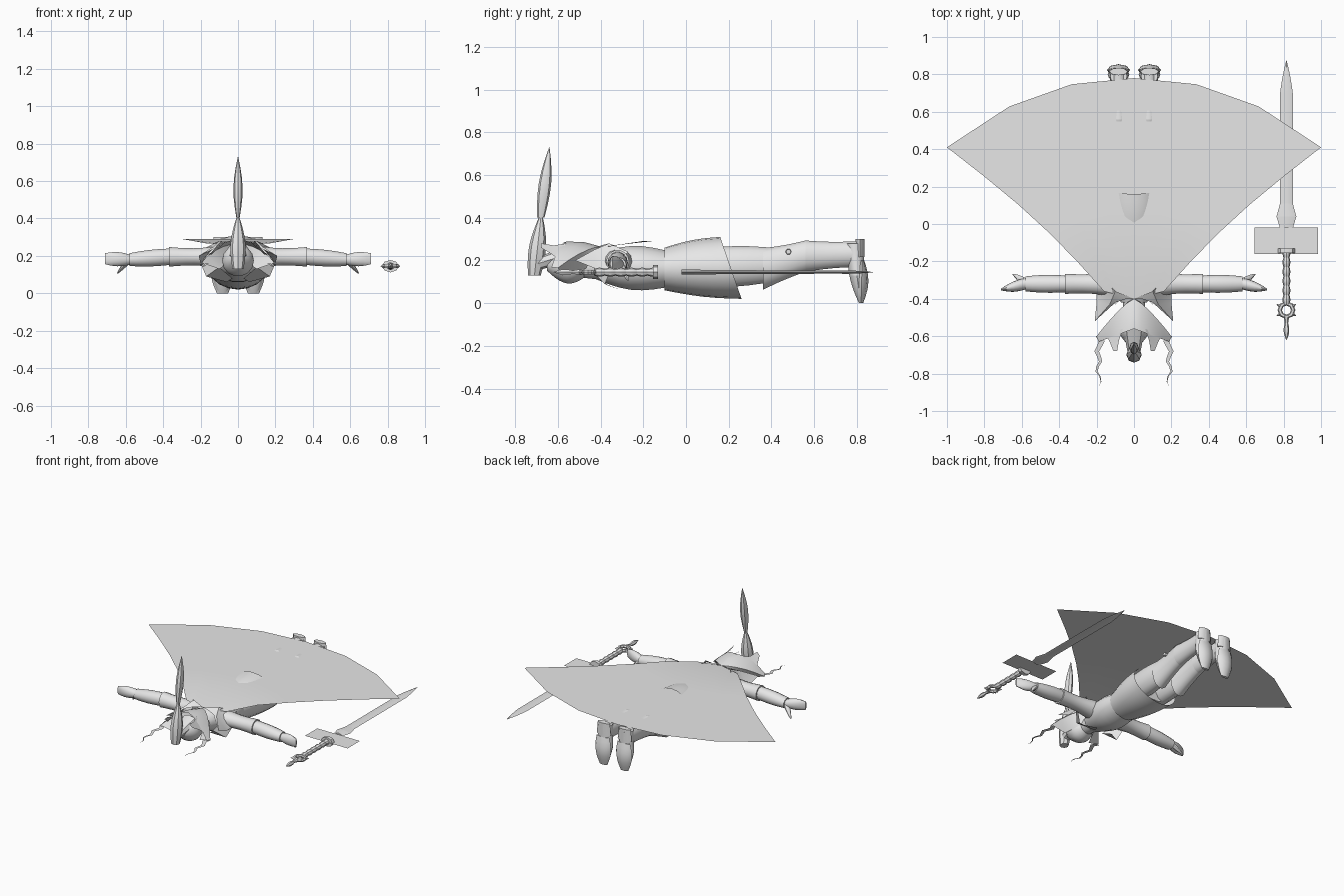
import bpy, bmesh
from math import sin, cos, pi, tau, radians
from mathutils import Vector

if "Cube" in bpy.data.objects:
    bpy.data.objects.remove(bpy.data.objects["Cube"])

grey = bpy.data.materials.new("light_grey")
grey.use_nodes = True
grey.diffuse_color = (.8, .8, .8, 1)
grey.node_tree.nodes["Principled BSDF"].inputs["Base Color"].default_value = grey.diffuse_color


def finish(name, bm, pair):
    bmesh.ops.recalc_face_normals(bm, faces=bm.faces)
    mesh = bpy.data.meshes.new(name)
    bm.to_mesh(mesh)
    bm.free()
    mesh.materials.append(grey)
    obj = bpy.data.objects.new(name, mesh)
    bpy.context.collection.objects.link(obj)
    bpy.ops.object.select_all(action='DESELECT')
    obj.select_set(True)
    bpy.context.view_layer.objects.active = obj
    bpy.ops.object.shade_smooth_by_angle(angle=radians(40))
    if pair:
        mirror = obj.modifiers.new("mirror", 'MIRROR')
        mirror.use_clip = True
    return obj


def span(bm, rows, closed=False):
    """Join neighbouring rows of vertices with quads."""
    for low, high in zip(rows, rows[1:]):
        for k in range(len(low) - (not closed)):
            j = (k + 1) % len(low)
            bm.faces.new((low[k], low[j], high[j], high[k]))


def limb(name, start, end, first, last, bulge=0, sides=14, steps=6,
         slant=0, capped=True, pair=False):
    """Tapered tube of elliptical rings; bulge swells its middle, slant tilts its end."""
    start, end = Vector(start), Vector(end)
    path = end - start
    axis = max(range(3), key=lambda i: abs(path[i]))
    across, up = [i for i in range(3) if i != axis]
    first, last = [Vector(r if isinstance(r, tuple) else (r, r)) for r in (first, last)]
    bm, rings = bmesh.new(), []
    for step in range(steps + 1):
        t = step / steps
        radius = first.lerp(last, t)
        swell = bulge * sin(pi * t)
        ring = []
        for k in range(sides):
            w = tau * k / sides
            point = start + path * t
            point[across] += (radius.x + swell) * cos(w)
            point[up] += (radius.y + swell) * sin(w)
            point[axis] -= slant * t * sin(w)
            ring.append(bm.verts.new(point))
        rings.append(ring)
    span(bm, rings, closed=True)
    if capped:
        bm.faces.new(rings[0])
        bm.faces.new(rings[-1])
    return finish(name, bm, pair)


def sheet(name, rows, pair=True):
    """Thin surface through rows of points."""
    bm = bmesh.new()
    span(bm, [[bm.verts.new(point) for point in row] for row in rows])
    return finish(name, bm, pair)


# Torso and flared skirt
neck, waist = Vector((0, -.42, .17)), Vector((0, -.1, .16))
hem = Vector((0, .21, .165))
limb("chest", neck, waist, (.07, .06), (.12, .09), bulge=.03)
limb("hips", waist, hem, (.12, .09), (.14, .1))
limb("skirt", waist, hem, (.12, .1), (.17, .145), bulge=.01, sides=20, slant=.05, capped=False)

# Head, neck and tall plume
brow = Vector((0, -.65, .18))
limb("neck", neck, (0, -.5, .17), .06, .05)
limb("head", (0, -.46, .17), brow, .04, .03, bulge=.05, steps=10)
bend = Vector((0, -.68, .4))
limb("plume_base", (0, -.71, .13), bend, .03, .01, bulge=.02, sides=8)
limb("plume_tip", bend, (0, -.64, .73), (.008, .017), .001, bulge=.02, sides=8)
limb("plume_holder", brow + Vector((0, -.06, 0)), (0, -.55, .23), .03, (.06, .04), sides=8)


# Cape: a fan from the collar to a curved hem, its side edges slightly hollow
def cape_point(f, t):
    top = Vector((.16 * f, -.4 + .04 * f, .265))
    edge = Vector((f, .78 - .37 * f ** 2.2, .29))
    point = top.lerp(edge, t)
    point.x -= .05 * f * sin(pi * t)
    point.z = min(.29, .265 + t / 8)
    return point


sheet("cape", [[cape_point(f / 3, t / 5) for f in range(4)] for t in range(6)])

# Pointed collar over the shoulders
sheet("collar", [
    [(0, -.4, .27), (.1, -.36, .28), (.18, -.27, .24)],
    [(.04, -.4, .26), (.13, -.43, .25), (.2, -.35, .16)],
    [(.1, -.42, .25), (.21, -.52, .2), (.2, -.42, .16)]])
sheet("lapels", [
    [(.2, -.35, .16), (.14, -.4, .2)],
    [(.17, -.38, .09), (.1, -.43, .14)],
    [(.06, -.3, .06), (.03, -.36, .08)]])

# Hood: spreads outward from the nape and drops toward the cheeks
hood, curtain = [], []
for k in range(6):
    u = k / 5
    back = Vector((.2 * u, -.4 - .2 * u ** 1.3, .265 - .1 * u * u))
    front = Vector((.19 * u, -.56 - .07 * u, .288 - .12 * u * u))
    crown = back.lerp(front, .5) + Vector((0, 0, .01 * (1 - u)))
    hood.append([back, crown, front])
    curtain.append([back, (.1 * u, back.y + .02, .2 - .07 * u)])
sheet("hood", hood)
sheet("hood_curtain", curtain)
sheet("hood_points", [
    [(.06, -.56, .28), (.15, -.59, .2)],
    [(.08, -.62, .27), (.13, -.63, .23)],
    [(.09, -.68, .28), (.11, -.68, .26)]])

# Wavy strands trailing from the hood
strands = []
for k in range(11):
    t = k / 10
    x = .2 + .012 * cos(tau * (t - .3) / .37) - .02 * t ** 4
    strands.append([(x - .035 * (1 - t), -.6 - .27 * t, .16 - .02 * t),
                    (x, -.6 - .27 * t, .16 - .02 * t)])
sheet("hood_strands", strands)

# Arms: flared sleeve, forearm, flat hand and thumb
shoulder, elbow = Vector((.1, -.32, .195)), Vector((.37, -.32, .195))
wrist, fingertip = Vector((.58, -.32, .18)), Vector((.71, -.35, .185))
limb("upper_arms", shoulder, elbow, (.07, .06), .054, bulge=-.01, pair=True)
limb("forearms", elbow, wrist, .045, (.04, .035), bulge=.005, pair=True)
limb("hands", wrist, fingertip, (.03, .028), (.005, .03), bulge=.01, pair=True)
limb("thumbs", wrist + Vector((0, .01, 0)), (.645, -.27, .105), .02, .004,
     bulge=.004, sides=8, pair=True)

# Legs: thigh, tall boot cuff, shin and knee stud
hip, thigh_end = Vector((.07, .05, .165)), Vector((.078, .42, .18))
calf, ankle = Vector((.08, .56, .22)), Vector((.082, .81, .23))
limb("thighs", hip, thigh_end, (.065, .09), (.055, .08), bulge=.012, pair=True)
limb("boot_cuffs", (.078, .36, .16), calf, (.068, .1), (.055, .075), bulge=-.004, pair=True)
limb("shins", calf, ankle, (.055, .075), (.048, .062), bulge=-.005, pair=True)
limb("knee_studs", (.11, .48, .24), (.145, .48, .24), .016, .012, sides=6, pair=True)

# Feet pointing down, with soles and heels
toe, instep = Vector((.083, .82, 0)), Vector((.083, .8, .13))
limb("toes", toe, instep, (.025, .01), (.058, .036), bulge=.005, pair=True)
limb("insteps", instep, (.082, .79, .28), (.058, .036), .045, pair=True)
limb("soles", toe, (.083, .825, .2), (.03, .01), (.05, .01), bulge=.022, sides=8, pair=True)
limb("heels", (.083, .815, .215), (.083, .815, .3), (.056, .02), (.048, .02), sides=8, pair=True)


# Sword lying beside the body
def on_sword(y, x=0, z=0):
    return Vector((.815 + x, y, .145 + z))


shoulder_y, point_y = .04, .7
limb("blade_base", on_sword(-.02), on_sword(shoulder_y), (.035, .012), (.053, .012), sides=4)
limb("blade_neck", on_sword(shoulder_y), on_sword(.11), (.053, .012), (.034, .01), sides=4)
limb("blade", on_sword(.11), on_sword(point_y), (.034, .01), (.034, .007), sides=4)
limb("blade_point", on_sword(point_y), on_sword(.875), (.034, .007), .001, bulge=.003, sides=4)
sheet("sword_guard", [[on_sword(y, x) for x in (-.17, .17)] for y in (-.16, -.02)], pair=False)
limb("guard_collar", on_sword(-.155), on_sword(-.13), (.045, .033), (.045, .033), sides=8)
for k in range(6):
    y = -.43 + k / 20
    limb("grip_segment", on_sword(y), on_sword(y + .05), .016, .016, bulge=.005, sides=8)

# Pommel ring with studs and spike
pommel = on_sword(-.46)
bpy.ops.mesh.primitive_torus_add(location=pommel, major_segments=8, minor_segments=6,
                                 major_radius=.036, minor_radius=.012)
bpy.context.object.name = "pommel_ring"
bpy.context.object.data.materials.append(grey)
for k in range(6):
    out = Vector((cos(tau * (k + .5) / 6), sin(tau * (k + .5) / 6), 0))
    limb("pommel_stud", pommel + out * .04, pommel + out * .06, .012, .001, sides=4)
limb("pommel_joint", on_sword(-.53), on_sword(-.49), .009, .016, sides=6)
limb("pommel_spike", on_sword(-.62), on_sword(-.53), .001, .009, bulge=.01, sides=6)
